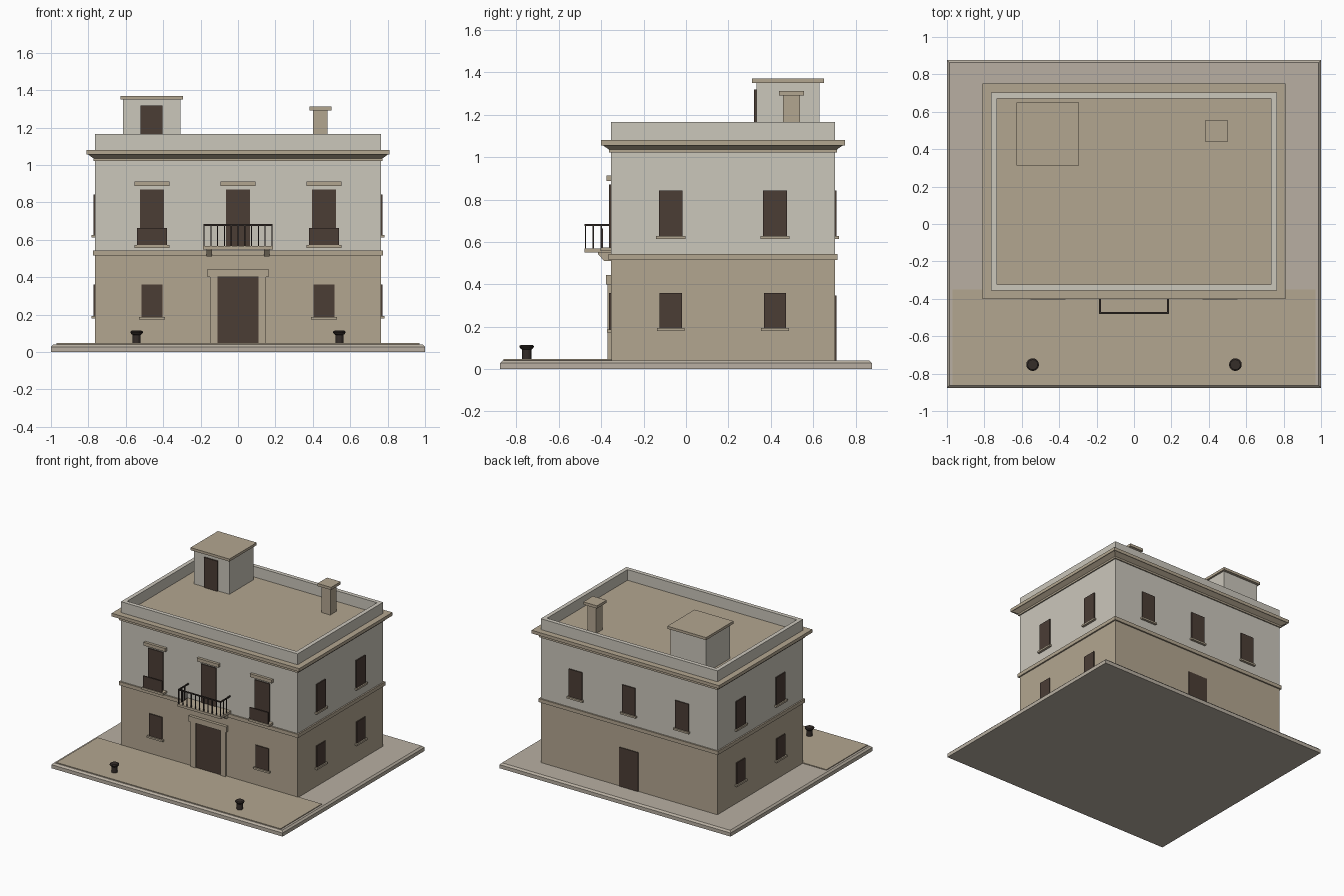
import bpy, bmesh, math
from mathutils import Vector

if "Cube" in bpy.data.objects:
    bpy.data.objects.remove(bpy.data.objects["Cube"])

HX, HY, CY = 0.764, 0.529, 0.174      # house half sizes and its centre in y
FRONT, BACK = CY - HY, CY + HY


def material(name, rgb):
    m = bpy.data.materials.new(name)
    m.diffuse_color = (*rgb, 1)
    m.use_nodes = True
    m.node_tree.nodes["Principled BSDF"].inputs["Base Color"].default_value = m.diffuse_color
    return m


PLASTER = material("pale_plaster", (0.60, 0.57, 0.50))
STONE = material("tan_stone", (0.45, 0.38, 0.28))
PAVING = material("paving_grey", (0.48, 0.43, 0.36))
DARK = material("dark_brown", (0.07, 0.047, 0.036))
IRON = material("dark_iron", (0.035, 0.026, 0.022))


def finish(name, bm, mat):
    bmesh.ops.recalc_face_normals(bm, faces=bm.faces)
    me = bpy.data.meshes.new(name)
    bm.to_mesh(me)
    bm.free()
    me.materials.append(mat)
    ob = bpy.data.objects.new(name, me)
    bpy.context.collection.objects.link(ob)
    return ob


def box(name, x0, x1, y0, y1, z0, z1, mat):
    return tiers(name, (x0 + x1) / 2, (y0 + y1) / 2,
                 [((x1 - x0) / 2, (y1 - y0) / 2, z0), ((x1 - x0) / 2, (y1 - y0) / 2, z1)], mat)


def tiers(name, cx, cy, sections, mat):
    """Closed stack of rectangles, each (half x, half y, z)."""
    bm = bmesh.new()
    rings = [[bm.verts.new((cx + sx * a, cy + sy * b, z))
              for sx, sy in ((-1, -1), (1, -1), (1, 1), (-1, 1))] for a, b, z in sections]
    for lo, hi in zip(rings, rings[1:]):
        for i in range(4):
            j = (i + 1) % 4
            bm.faces.new((lo[i], lo[j], hi[j], hi[i]))
    bm.faces.new(rings[0])
    bm.faces.new(rings[-1])
    return finish(name, bm, mat)


def on_wall(name, side, u, w, z0, z1, depth, mat, start=-0.005):
    """Slab on a wall: u along the wall, from start to depth outwards."""
    a, b = u - w / 2, u + w / 2
    if side == "front":
        return box(name, a, b, FRONT - depth, FRONT - start, z0, z1, mat)
    if side == "back":
        return box(name, a, b, BACK + start, BACK + depth, z0, z1, mat)
    if side == "right":
        return box(name, HX + start, HX + depth, a, b, z0, z1, mat)
    return box(name, -HX - depth, -HX - start, a, b, z0, z1, mat)


def window(name, side, u, w, z0, z1, sill_w=None):
    on_wall(name, side, u, w, z0, z1, 0.008, DARK)
    if sill_w:
        on_wall(name + "_sill", side, u, sill_w, z0 - 0.014, z0, 0.018, STONE)


# Ground slab and front paving
tiers("ground_slab", 0, 0, [(1, 0.877, 0), (1, 0.877, 0.028),
                            (0.987, 0.864, 0.041)], PAVING)
box("front_paving", -0.97, 0.97, -0.86, FRONT + 0.005, 0.035, 0.047, STONE)

# House body: lower storey, upper storey with hollow parapet, roof
box("lower_storey", -HX, HX, FRONT, BACK, 0.035, 0.53, STONE)
t = 0.032
tiers("upper_storey_parapet", 0, CY, [(HX, HY, 0.53), (HX, HY, 1.166),
      (HX - t, HY - t, 1.166), (HX - t, HY - t, 1.078)], PLASTER)
box("roof_deck", -HX + t, HX - t, FRONT + t, BACK - t, 1.06, 1.083, STONE)


def around(out, z):
    return (HX + out, HY + out, z)


# Bands around the house (their top sits below the roof deck)
tiers("string_course", 0, CY, [around(0.011, 0.515), around(0.011, 0.543)], STONE)
tiers("cornice", 0, CY, [around(0.009, 1.022), around(0.009, 1.036), around(0.038, 1.056),
                         around(0.047, 1.056), around(0.047, 1.081)], STONE)

# Front windows, lintels and small balcony guards
for i, x in enumerate((-0.46, 0, 0.46)):
    window(f"front_upper_window_{i}", "front", x, 0.129, 0.565, 0.87)
    on_wall(f"front_lintel_{i}", "front", x, 0.187, 0.887, 0.913, 0.021, STONE)
    if x:
        on_wall(f"guard_sill_{i}", "front", x, 0.185, 0.556, 0.573, 0.049, STONE)
        on_wall(f"window_guard_{i}", "front", x, 0.162, 0.573, 0.663, 0.045, DARK, 0.036)
        window(f"front_lower_window_{i}", "front", x, 0.113, 0.187, 0.36, 0.137)
    # Back upper windows
    window(f"back_upper_window_{i}", "back", x, 0.115, 0.627, 0.842, 0.135)

# Side windows
for side in ("left", "right"):
    for i, y in enumerate((CY - 0.246, CY + 0.246)):
        window(f"{side}_lower_window_{i}", side, y, 0.106, 0.193, 0.36, 0.13)
        window(f"{side}_upper_window_{i}", side, y, 0.113, 0.627, 0.842, 0.137)

# Doors and the front door surround
on_wall("front_door", "front", 0, 0.222, 0.042, 0.4, 0.008, DARK)
for s in (-1, 1):
    on_wall("door_jamb", "front", s * 0.13, 0.04, 0.042, 0.4, 0.016, STONE)
on_wall("door_lintel", "front", 0, 0.328, 0.4, 0.443, 0.023, STONE)
on_wall("back_door", "back", 0, 0.165, 0.038, 0.346, 0.006, DARK)

# Balcony slab and brackets
box("balcony_slab", -0.188, 0.188, -0.48, FRONT + 0.005, 0.549, 0.568, STONE)
profile = [(FRONT + 0.005, 0.55), (-0.416, 0.55), (-0.416, 0.543),
           (-0.386, 0.51), (FRONT + 0.005, 0.51)]
for s in (-1, 1):
    bm = bmesh.new()
    face = bm.faces.new([bm.verts.new((s * 0.153 - 0.015, y, z)) for y, z in profile])
    ext = bmesh.ops.extrude_face_region(bm, geom=[face])["geom"]
    bmesh.ops.translate(bm, vec=Vector((0.03, 0, 0)),
                        verts=[v for v in ext if isinstance(v, bmesh.types.BMVert)])
    finish("balcony_bracket", bm, STONE)

# Balcony railing: front and side rails with bars
RX, RY, r = 0.181, -0.474, 0.004
box("railing_front", -RX - r, RX + r, RY - r, RY + r, 0.675, 0.684, IRON)
for s in (-1, 1):
    box("railing_side", s * RX - r, s * RX + r, RY, FRONT + 0.003, 0.675, 0.684, IRON)
spots = [(-RX + i * RX / 5, RY) for i in range(11)]
spots += [(s * RX, RY + k * 0.037) for s in (-1, 1) for k in (1, 2)]
for x, y in spots:
    box("railing_bar", x - 0.003, x + 0.003, y - 0.003, y + 0.003, 0.56, 0.678, IRON)

# Roof stair house and chimney
box("stair_house", -0.615, -0.307, 0.332, 0.63, 1.075, 1.352, PLASTER)
box("stair_house_cap", -0.629, -0.293, 0.312, 0.65, 1.35, 1.37, STONE)
box("stair_house_door", -0.52, -0.404, 0.322, 0.337, 1.08, 1.319, DARK)
box("chimney", 0.402, 0.478, 0.457, 0.537, 1.075, 1.293, STONE)
box("chimney_cap", 0.381, 0.499, 0.438, 0.556, 1.291, 1.312, STONE)

# Bollards: turned profile of (radius, z)
turned = [(0.022, 0.042), (0.022, 0.092), (0.028, 0.096), (0.034, 0.104),
          (0.034, 0.109), (0.027, 0.114)]
N = 16
for s in (-1, 1):
    bm = bmesh.new()
    rings = [[bm.verts.new((s * 0.542 + rad * math.cos(2 * math.pi * k / N),
                            -0.752 + rad * math.sin(2 * math.pi * k / N), z))
              for k in range(N)] for rad, z in turned]
    for lo, hi in zip(rings, rings[1:]):
        for k in range(N):
            j = (k + 1) % N
            bm.faces.new((lo[k], lo[j], hi[j], hi[k]))
    bm.faces.new(rings[0])
    bm.faces.new(rings[-1])
    finish("bollard", bm, IRON)
